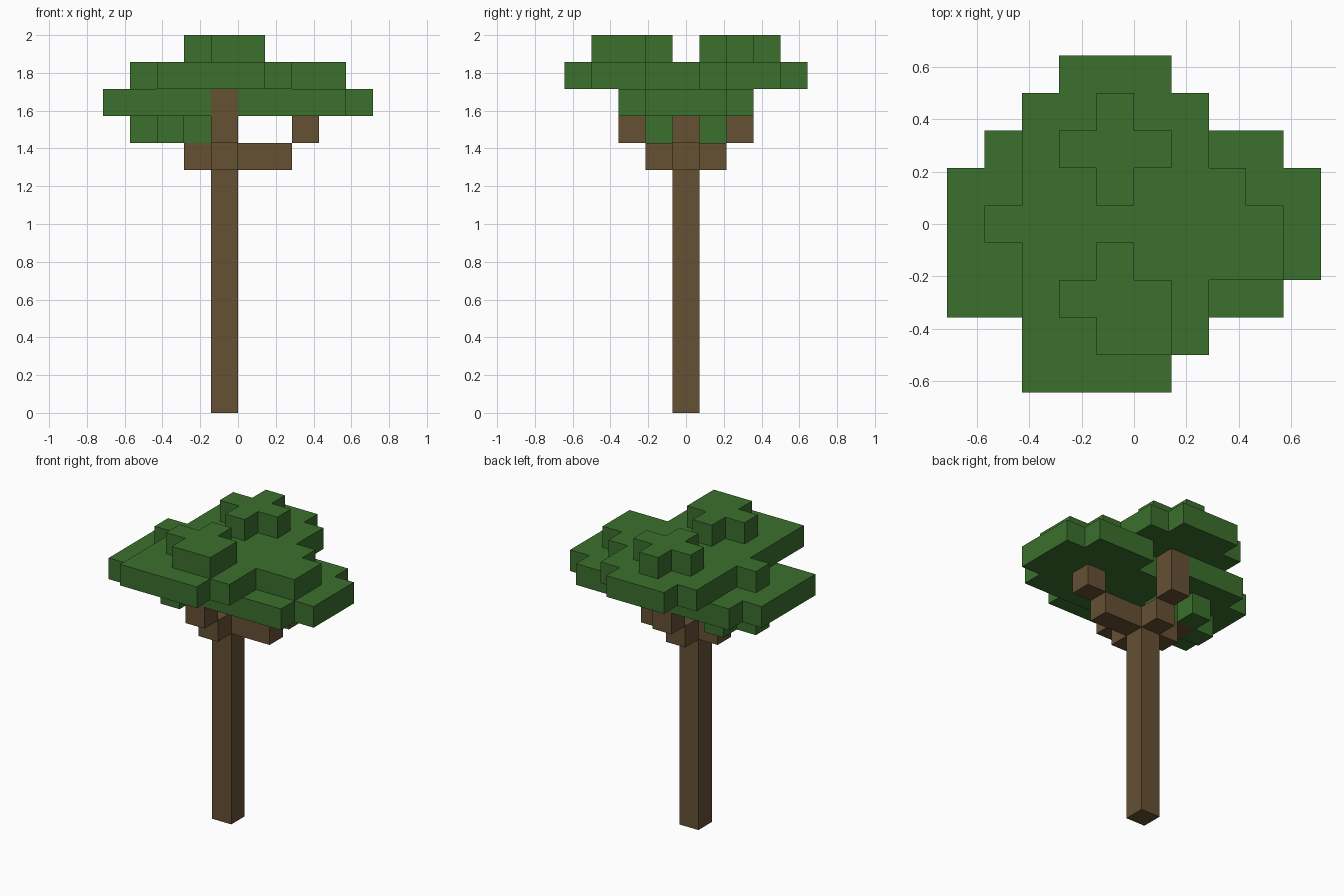
import bpy
import bmesh
from mathutils import Vector

if "Cube" in bpy.data.objects:
    bpy.data.objects.remove(bpy.data.objects["Cube"], do_unlink=True)

UNIT = 1 / 7                      # edge length of one block
ORIGIN = Vector((-5, -4.5, 0))    # grid corner, in blocks


def make_material(name, rgb):
    mat = bpy.data.materials.new(name)
    mat.use_nodes = True
    color = (*rgb, 1)
    mat.diffuse_color = color
    mat.node_tree.nodes["Principled BSDF"].inputs["Base Color"].default_value = color
    return mat


bark = make_material("bark_brown", (0.130, 0.082, 0.034))
leaf = make_material("leaf_green", (0.044, 0.162, 0.026))


def rows(level, spans):
    """Blocks of one level, given as (row, first column, last column)."""
    return {(x, y, level) for y, a, b in spans for x in range(a, b + 1)}


parts = {
    # Wood: pole, spreading arms and the four branch ends
    "trunk": (bark, {(4, 4, z) for z in range(9)}),
    "branch_arms": (bark, rows(9, [(3, 4, 4), (4, 3, 6), (5, 4, 4)])),
    "right_branch_end": (bark, {(2, 4, 10)}),
    "left_branch_end": (bark, {(7, 4, 10)}),
    "front_branch_end": (bark, {(4, 2, 10), (4, 2, 11)}),
    "back_branch_end": (bark, {(4, 6, 10), (4, 6, 11)}),
    # Foliage, from the lowest clump to the top tufts
    "low_leaf_clump": (leaf, rows(10, [(3, 2, 2), (4, 1, 1), (4, 3, 3), (5, 2, 2)])),
    "lower_canopy": (leaf, rows(11, [
        (2, 0, 3), (2, 5, 8), (3, 0, 9), (4, 0, 9), (5, 0, 9), (6, 1, 3), (6, 6, 8)])),
    "upper_canopy": (leaf, rows(12, [
        (0, 2, 5), (1, 2, 6), (2, 2, 6), (3, 2, 8), (4, 1, 8),
        (5, 2, 7), (6, 2, 6), (7, 2, 6), (8, 3, 5)])),
    "front_top_tuft": (leaf, rows(13, [(1, 4, 5), (2, 3, 5), (3, 4, 4)])),
    "back_top_tuft": (leaf, rows(13, [(5, 4, 4), (6, 3, 5), (7, 4, 4)])),
}
filled = set().union(*(cells for _, cells in parts.values()))


def build(name, mat, cells):
    """Skin the blocks with outer faces only, then merge flat areas."""
    bm = bmesh.new()
    for cell in sorted(cells):
        center = Vector(cell) + Vector((0.5, 0.5, 0.5))
        for axis in range(3):
            for sign in (-1, 1):
                n = Vector((0, 0, 0))
                n[axis] = sign
                if tuple(int(c + d) for c, d in zip(cell, n)) in filled:
                    continue
                u = Vector((0, 0, 0))
                u[(axis + 1) % 3] = 0.5
                v = n.cross(u)
                corners = (-u - v, u - v, u + v, v - u)
                bm.faces.new([bm.verts.new((center + n / 2 + c + ORIGIN) * UNIT)
                              for c in corners])
    bmesh.ops.remove_doubles(bm, verts=bm.verts, dist=UNIT / 100)
    bmesh.ops.dissolve_limit(bm, angle_limit=0.01, verts=bm.verts, edges=bm.edges)
    mesh = bpy.data.meshes.new(name)
    bm.to_mesh(mesh)
    bm.free()
    mesh.materials.append(mat)
    bpy.context.collection.objects.link(bpy.data.objects.new(name, mesh))


for part_name, (material, blocks) in parts.items():
    build(part_name, material, blocks)
